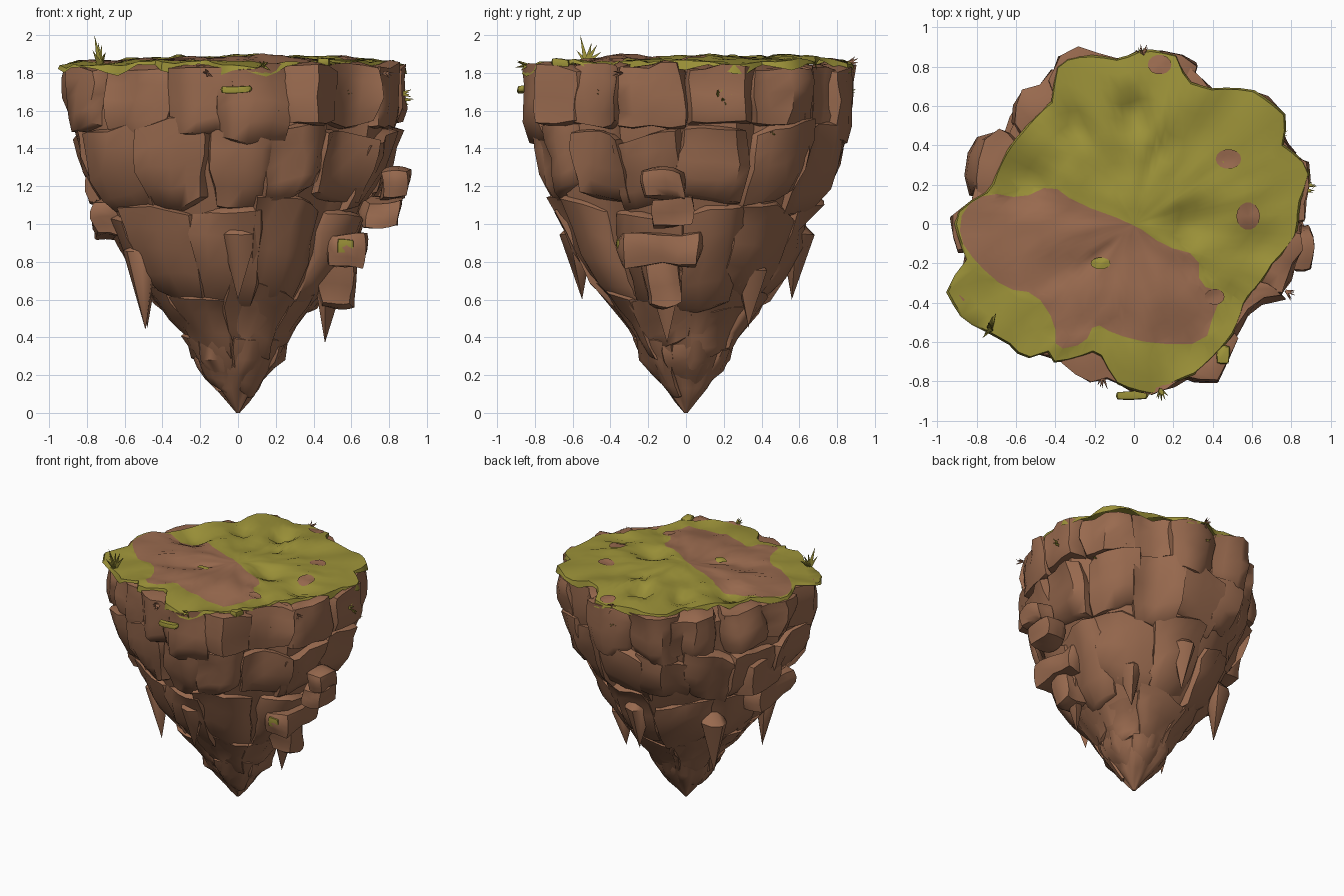
import bpy, bmesh, math, random
from math import sin, cos, pi, atan2, hypot
from mathutils import Vector, noise

if "Cube" in bpy.data.objects:
    bpy.data.objects.remove(bpy.data.objects["Cube"])

random.seed(5)
uni = random.uniform


def material(name, col):
    m = bpy.data.materials.new(name)
    m.diffuse_color = (*col, 1)
    m.use_nodes = True
    m.node_tree.nodes["Principled BSDF"].inputs["Base Color"].default_value = m.diffuse_color
    return m


ROCK = material("brown rock", (0.32, 0.145, 0.078))
GRASS = material("olive grass", (0.33, 0.285, 0.04))

# Plan outlines of the rock rim, the turf and the bare earth
RIM = [(-.95, -.35), (-.87, -.2), (-.93, .03), (-.83, .13), (-.83, .3), (-.78, .47), (-.66, .49),
       (-.6, .66), (-.53, .72), (-.44, .7), (-.36, .89), (-.2, .87), (-.05, .84), (.05, .89), (.2, .88),
       (.33, .8), (.38, .69), (.6, .68), (.77, .55), (.77, .4), (.91, .3), (.9, .18), (.86, .08),
       (.87, -.1), (.82, -.2), (.81, -.35), (.73, -.41), (.6, -.41), (.52, -.55), (.42, -.81), (.22, -.77),
       (.16, -.87), (0, -.87), (-.12, -.79), (-.25, -.8), (-.4, -.7), (-.55, -.69), (-.64, -.6), (-.85, -.52)]
TURF = [(-.95, -.33), (-.84, -.18), (-.91, .04), (-.8, .13), (-.72, .17), (-.65, .35), (-.55, .48),
        (-.41, .62), (-.38, .82), (-.25, .85), (-.08, .83), (.05, .88), (.22, .85), (.26, .72), (.38, .68),
        (.62, .67), (.77, .55), (.75, .4), (.89, .28), (.83, .1), (.82, -.05), (.7, -.2), (.56, -.38),
        (.5, -.55), (.4, -.67), (.3, -.76), (.2, -.8), (.1, -.86), (-.08, -.81), (-.18, -.63), (-.36, -.61),
        (-.41, -.7), (-.55, -.68), (-.7, -.56), (-.86, -.48)]
EARTH = [(-.87, .08), (-.74, .16), (-.57, .13), (-.42, .2), (-.3, .11), (0, 0), (.15, -.11), (.33, -.16),
         (.33, -.31), (.46, -.35), (.41, -.44), (.36, -.61), (.1, -.61), (-.1, -.56), (-.2, -.5), (-.25, -.61),
         (-.4, -.64), (-.4, -.5), (-.5, -.35), (-.65, -.33), (-.8, -.2), (-.89, -.07)]
PROFILE = [(0, .01), (.1, .1), (.2, .19), (.3, .28), (.43, .34), (.55, .47), (.7, .6), (.85, .71),
           (1.05, .78), (1.15, .86), (1.3, .92), (1.45, .965), (1.6, .99), (1.9, 1)]
DIPS = [(0, .57, .12, .1), (-.52, .22, .2, .07), (.28, 0, .14, .07), (.62, -.12, .12, .05),
        (-.3, .5, .12, .07), (.12, .36, .1, .04), (-.35, -.25, .18, .03), (-.17, -.14, .05, .05)]


def interp(table, t):
    for (a, va), (b, vb) in zip(table, table[1:]):
        if t <= b:
            return va + (vb - va) * (t - a) / (b - a)
    return table[-1][1]


def polar(pts):
    p = sorted((atan2(y, x), hypot(x, y)) for x, y in pts)
    return [(p[-1][0] - 2 * pi, p[-1][1])] + p + [(p[0][0] + 2 * pi, p[0][1])]


RIM_P, TURF_P = polar(RIM), polar(TURF)


def wrap(a):
    return (a + pi) % (2 * pi) - pi


def turf_radius(a):
    return min(interp(TURF_P, a), interp(RIM_P, a) * .995)


def radius(a, z):
    k = min(1, max(0, z / 1.6))
    return (interp(RIM_P, wrap(a)) * k + .86 * (1 - k)) * interp(PROFILE, max(z, 0))


def top_z(x, y):
    z = 1.855 + .03 * (1 - (x * x + y * y) / .8) + .015 * y
    z += .03 * noise.noise((x * 4, y * 4, 3)) + .015 * noise.noise((x * 11, y * 11, 8))
    for dx, dy, r, d in DIPS:
        z -= d * max(0, 1 - hypot(x - dx, y - dy) / r)
    return z


def finish(name, bm, mats, angle=40):
    bmesh.ops.recalc_face_normals(bm, faces=bm.faces[:])
    me = bpy.data.meshes.new(name)
    bm.to_mesh(me)
    bm.free()
    ob = bpy.data.objects.new(name, me)
    bpy.context.collection.objects.link(ob)
    for m in mats:
        me.materials.append(m)
    bpy.ops.object.select_all(action='DESELECT')
    ob.select_set(True)
    bpy.context.view_layer.objects.active = ob
    bpy.ops.object.shade_smooth_by_angle(angle=math.radians(angle))


# Pillow-shaped stone template
tb = bmesh.new()
bmesh.ops.create_cube(tb, size=2)
bmesh.ops.subdivide_edges(tb, edges=tb.edges[:], cuts=3, use_grid_fill=True)
tb.verts.index_update()
STONE_V = [v.co * .66 + v.co.normalized() * .42 for v in tb.verts]
STONE_F = [[v.index for v in f.verts] for f in tb.faces]
tb.free()


def stone(bm, mapping, amp):
    seed = Vector((uni(-50, 50), uni(-50, 50), uni(-50, 50)))
    vs = []
    for p in STONE_V:
        q = mapping(p)
        q += amp * noise.noise_vector(q * 5 + seed)
        # Keep stones under the turf
        if hypot(q.x, q.y) < turf_radius(atan2(q.y, q.x)):
            q.z = min(q.z, top_z(q.x, q.y) - .012)
        vs.append(bm.verts.new(q))
    for f in STONE_F:
        bm.faces.new([vs[i] for i in f])


def wall_stone(bm, a, da, z0, z1, push):
    tilt, slope, skew = uni(-.015, .015), uni(-.01, .02), uni(-.05, .05)

    def mapping(p):
        z = (z0 + z1) / 2 + p.y * (z1 - z0) / 2 + skew * p.x * (z1 < 1.7)
        ang = a + p.x * da
        r = radius(ang, z) * (.855 + .132 * p.z + push + tilt * p.x + slope * p.y)
        return Vector((r * cos(ang), r * sin(ang), z))
    stone(bm, mapping, .042)


# Solid core with a pointed lower end
bm = bmesh.new()
LEVELS, N, rings = [0, .06, .13, .2, .28, .4, .55, .7, .9, 1.1, 1.3, 1.5, 1.7, 1.76], 40, []
for z in LEVELS:
    ring = []
    for i in range(N):
        a = 2 * pi * i / N
        r = radius(a, z) * (1 if z < .3 else .93)
        r *= 1 + .2 * noise.noise((2 * cos(a), 2 * sin(a), z * 7)) * (1.5 if z < .4 else .2)
        ring.append(bm.verts.new((r * cos(a), r * sin(a), z)))
    rings.append(ring)
for lo, hi in zip(rings, rings[1:]):
    for i in range(N):
        bm.faces.new((lo[i], lo[(i + 1) % N], hi[(i + 1) % N], hi[i]))
bm.faces.new(rings[0])
bm.faces.new(rings[-1])
finish("rock_core", bm, [ROCK])

# Tiers of wall stones: name, count, bottom range, top range
for name, n, low, high in [("rim_stones", 15, (1.42, 1.53), (1.83, 1.85)),
                           ("upper_stones", 14, (1.04, 1.16), (1.47, 1.55)),
                           ("middle_stones", 10, (.5, .66), (1.04, 1.15)),
                           ("lower_stones", 7, (.25, .36), (.56, .7)),
                           ("tip_stones", 5, (.1, .18), (.32, .42))]:
    bm = bmesh.new()
    start = uni(0, 1)
    for i in range(n):
        wall_stone(bm, start + 2 * pi * (i + uni(-.12, .12)) / n, pi / n * uni(1.02, 1.15),
                   uni(*low), uni(*high), uni(-.018, .018))
    finish(name, bm, [ROCK], 50)


# Loose boulders and moss pads: centre and half size
def lumps(name, items, mat, amp):
    bm = bmesh.new()
    for x, y, z, sx, sy, sz in items:
        stone(bm, lambda p: Vector((x + p.x * sx, y + p.y * sy, z + p.z * sz)), amp)
    finish(name, bm, [mat], 50)


lumps("side_boulders", [(.82, -.11, 1.2, .075, .1, .07), (.77, -.07, 1.06, .09, .11, .08),
                        (.57, -.14, .86, .1, .21, .09), (.52, -.12, .69, .09, .1, .11),
                        (-.64, -.08, 1.03, .13, .22, .11), (-.68, .1, 1.24, .11, .18, .13)], ROCK, .045)
lumps("moss_pads", [(.57, -.33, .885, .045, .035, .035), (.83, -.17, 1.255, .05, .035, .025),
                    (-.01, -.865, 1.71, .075, .02, .018), (.45, -.67, 1.855, .035, .045, .02)], GRASS, .02)


def spike(bm, base, tip, r, sides=5, root=0):
    base, tip = Vector(base), Vector(tip)
    q = (tip - base).to_track_quat('Z', 'Y')
    ring = [bm.verts.new(base + q @ Vector((r * cos(2 * pi * i / sides) * uni(.8, 1.2),
                                            r * sin(2 * pi * i / sides), 0))) for i in range(sides)]
    end = bm.verts.new(tip)
    top = bm.verts.new(base + Vector((-base.x * root, -base.y * root, root)))
    for i in range(sides):
        j = (i + 1) % sides
        bm.faces.new((ring[i], ring[j], end))
        bm.faces.new((ring[j], ring[i], top))


# Hanging rock spikes, tapering at both ends
bm = bmesh.new()
for x, y, z, h in [(-.49, -.27, .44, .42), (-.48, .33, .45, .42), (.46, -.1, .37, .38), (0, -.55, .6, .35),
                   (.02, .56, .6, .35), (.3, .33, .46, .3)]:
    spike(bm, (x * 1.05, y * 1.05, z + h), (x, y, z), .095, 7, .2)
finish("hanging_spikes", bm, [ROCK], 50)

# Turf cap with a skirt over the rim
bm = bmesh.new()
N, K = 90, 11
rings = []
for k in range(1, K + 2):
    ring = []
    for i in range(N):
        a = 2 * pi * i / N - pi
        r = turf_radius(a) * (min(k, K) / K + (.012 if k > K else 0))
        drop = (.035 + .02 * sin(i * 1.3)) * (.4 if i < 9 else 1)
        ring.append(bm.verts.new((r * cos(a), r * sin(a), -drop if k > K else 0)))
    rings.append(ring)
mid = bm.verts.new((0, 0, 0))
for i in range(N):
    j = (i + 1) % N
    bm.faces.new((mid, rings[0][i], rings[0][j]))
    for lo, hi in zip(rings, rings[1:]):
        bm.faces.new((lo[i], hi[i], hi[j], lo[j]))


def inside(x, y, poly):
    odd = False
    for (x0, y0), (x1, y1) in zip(poly, poly[1:] + poly[:1]):
        if (y0 > y) != (y1 > y) and x < x0 + (y - y0) * (x1 - x0) / (y1 - y0):
            odd = not odd
    return odd


# Round off the earth border and cut it into the turf
border = []
for p, q in zip(EARTH, EARTH[1:] + EARTH[:1]):
    border += [(p[0] + (q[0] - p[0]) * t, p[1] + (q[1] - p[1]) * t) for t in (.25, .75)]
for (x0, y0), (x1, y1) in zip(border, border[1:] + border[:1]):
    near = [f for f in bm.faces if (f.calc_center_median().xy - Vector((x0 + x1, y0 + y1)) / 2).length
            < hypot(x1 - x0, y1 - y0) / 2 + .1]
    geom = set(near) | {e for f in near for e in f.edges} | {v for f in near for v in f.verts}
    bmesh.ops.bisect_plane(bm, geom=list(geom), dist=1e-4,
                           plane_co=(x0, y0, 0), plane_no=(y1 - y0, x0 - x1, 0))
for f in bm.faces:
    c = f.calc_center_median()
    f.material_index = int(inside(c.x, c.y, border))
for v in bm.verts:
    v.co.z += top_z(v.co.x, v.co.y)
finish("turf_cap", bm, [GRASS, ROCK], 50)


# Small round patches draped on the turf
def patch(name, spots, mat):
    bm = bmesh.new()
    for x, y, rx, ry in spots:
        mid = bm.verts.new((x, y, top_z(x, y) + .008))
        prev = [mid] * 14
        for k in (.5, 1):
            ring = []
            for i in range(14):
                px, py = x + rx * k * cos(pi * i / 7), y + ry * k * sin(pi * i / 7)
                ring.append(bm.verts.new((px, py, top_z(px, py) + .008)))
            for i in range(14):
                j = (i + 1) % 14
                quad = [prev[i], ring[i], ring[j], prev[j]]
                bm.faces.new(quad if k > .5 else quad[:3])
            prev = ring
    finish(name, bm, [mat])


patch("earth_spots", [(.48, .33, .065, .05), (.58, .04, .06, .07), (.13, .81, .06, .05), (.41, -.37, .05, .04)], ROCK)
patch("grass_spots", [(-.17, -.2, .05, .03)], GRASS)


# Tufts rooted on the wall: direction in degrees, height, length
def tufts(name, items, mat):
    bm = bmesh.new()
    for deg, z, size in items:
        a = math.radians(deg)
        out = Vector((cos(a), sin(a), 0))
        root = out * (radius(a, z) * .965) + Vector((0, 0, z))
        for _ in range(6):
            d = (out + Vector((uni(-.7, .7), uni(-.7, .7), uni(-.5, .5)))).normalized()
            spike(bm, root, root + d * size * uni(.6, 1), size * .16, 3)
    finish(name, bm, [mat])


tufts("grass_tufts", [(11, 1.69, .07), (-76, 1.61, .07), (87, 1.7, .06), (-38, 1.68, .06),
                      (32, 1.48, .07), (-81, 1.84, .07), (13, 1.66, .07)], GRASS)
tufts("root_tufts", [(-102, 1.8, .09), (87, 1.85, .08), (-24, 1.8, .06)], ROCK)

# Tall grass clump at the front left corner
bm = bmesh.new()
for tx, ty, tz in [(-.76, -.56, 2.0), (-.72, -.47, 1.95), (-.7, -.45, 1.91), (-.77, -.58, 1.92), (-.74, -.5, 1.96)]:
    spike(bm, (-.73, -.53, 1.85), (tx, ty, tz), .02, 3)
finish("tall_grass", bm, [GRASS])
